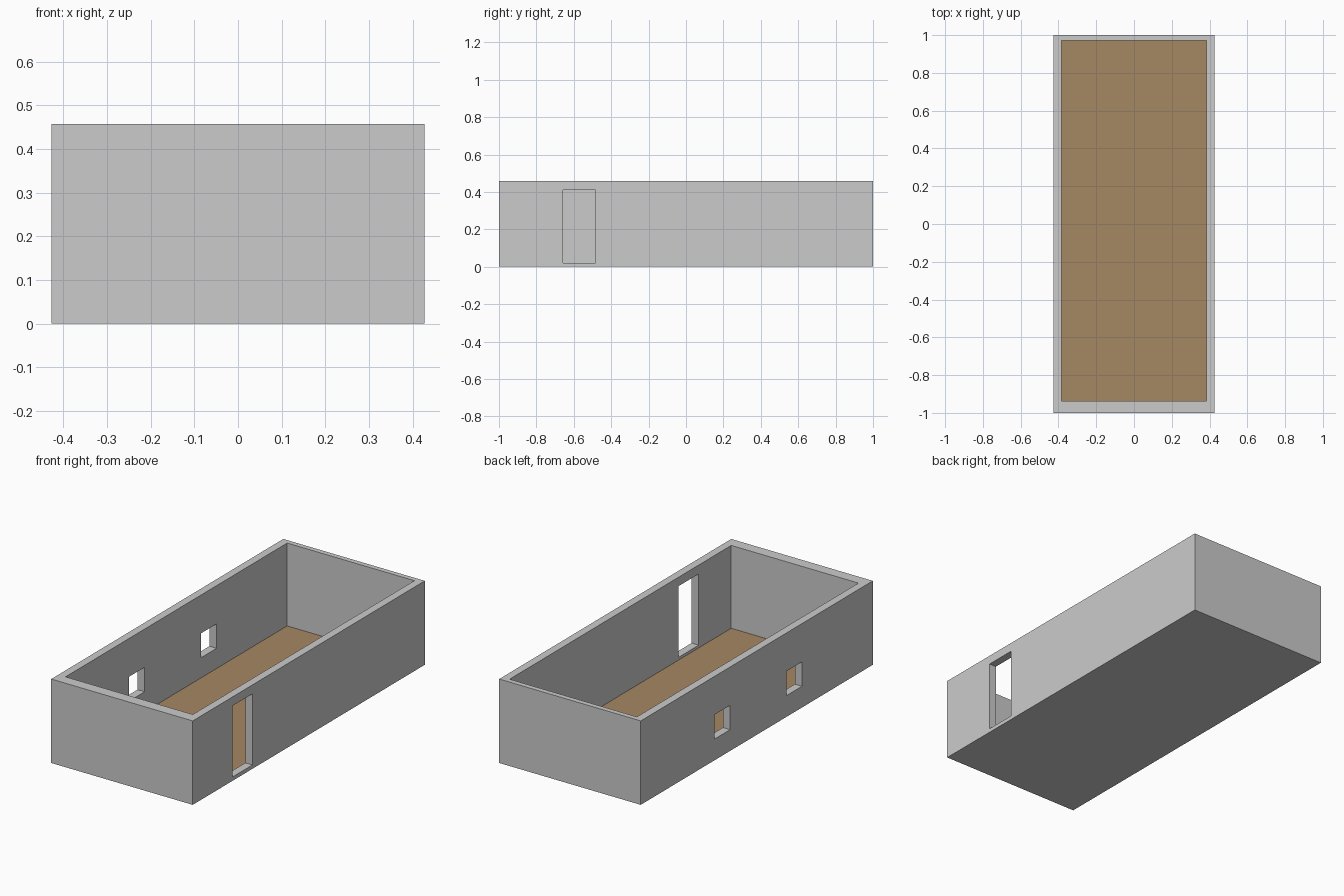
import bpy
import bmesh
from mathutils import Vector

if "Cube" in bpy.data.objects:
    bpy.data.objects.remove(bpy.data.objects["Cube"])


def material(name, rgb):
    m = bpy.data.materials.new(name)
    m.diffuse_color = (*rgb, 1.0)
    m.use_nodes = True
    m.node_tree.nodes["Principled BSDF"].inputs["Base Color"].default_value = m.diffuse_color
    return m


def box(name, lo, hi):
    """Box spanning two opposite corners."""
    lo, hi = Vector(lo), Vector(hi)
    bm = bmesh.new()
    bmesh.ops.create_cube(bm, size=1.0)
    bmesh.ops.scale(bm, vec=hi - lo, verts=bm.verts)
    bmesh.ops.translate(bm, vec=(lo + hi) / 2, verts=bm.verts)
    mesh = bpy.data.meshes.new(name)
    bm.to_mesh(mesh)
    bm.free()
    ob = bpy.data.objects.new(name, mesh)
    bpy.context.collection.objects.link(ob)
    return ob


def cut(target, lo, hi):
    """Subtract a box from the target and discard the cutter."""
    cutter = box("cutter", lo, hi)
    cutter.hide_render = True
    mod = target.modifiers.new("cut", 'BOOLEAN')
    mod.operation = 'DIFFERENCE'
    mod.solver = 'EXACT'
    mod.object = cutter
    bpy.context.view_layer.objects.active = target
    bpy.ops.object.modifier_apply(modifier=mod.name)
    bpy.data.objects.remove(cutter)


W, H = 0.427, 0.458        # half width, wall height
IN = 0.384                 # half width of the room inside
FLOOR = 0.006              # floor level

# outer block of the room, hollowed from above
room = box("room_shell", (-W, -1, 0), (W, 1, H))
room.data.materials.append(material("wall grey", (0.60, 0.60, 0.60)))
room.data.materials.append(material("floor brown", (0.376, 0.242, 0.122)))
cut(room, (-IN, -0.938, FLOOR), (IN, 0.972, H + 0.1))

# doorway in the right wall
cut(room, (IN - 0.05, -0.658, 0.021), (W + 0.05, -0.485, 0.409))

# two square windows in the left wall
for y in (-0.323, 0.297):
    cut(room, (-W - 0.05, y - 0.067, 0.116), (-IN + 0.05, y + 0.067, 0.249))

# wooden floor: upward faces at floor level; everything else is wall
for f in room.data.polygons:
    f.material_index = int(f.normal.z > 0.9 and f.center.z < FLOOR + 0.005)
